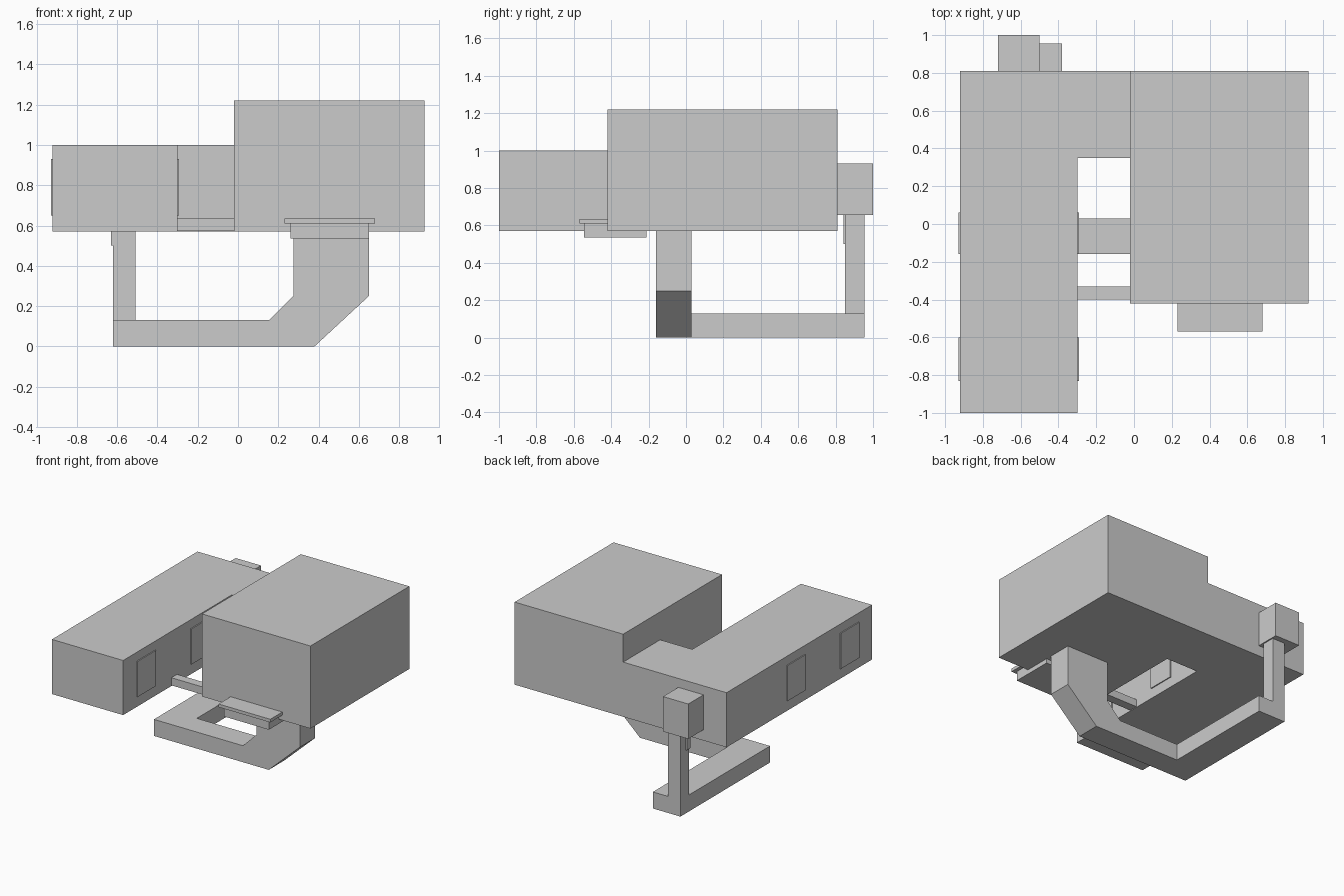
import bpy
import bmesh

if "Cube" in bpy.data.objects:
    bpy.data.objects.remove(bpy.data.objects["Cube"])

grey = bpy.data.materials.new("plain grey")
grey.diffuse_color = (0.6, 0.6, 0.6, 1)
grey.use_nodes = True
grey.node_tree.nodes["Principled BSDF"].inputs["Base Color"].default_value = grey.diffuse_color


def prism(name, profile, y0, y1):
    """Extrude an (x, z) outline from y0 to y1."""
    bm = bmesh.new()
    face = bm.faces.new([bm.verts.new((x, y0, z)) for x, z in profile])
    out = bmesh.ops.extrude_face_region(bm, geom=[face])
    moved = [v for v in out["geom"] if isinstance(v, bmesh.types.BMVert)]
    bmesh.ops.translate(bm, verts=moved, vec=(0, y1 - y0, 0))
    bmesh.ops.recalc_face_normals(bm, faces=bm.faces)
    mesh = bpy.data.meshes.new(name)
    bm.to_mesh(mesh)
    bm.free()
    mesh.materials.append(grey)
    obj = bpy.data.objects.new(name, mesh)
    bpy.context.collection.objects.link(obj)
    return obj


def box(name, x, y, z):
    """Box given as (min, max) ranges per axis."""
    return prism(name, [(x[0], z[0]), (x[1], z[0]), (x[1], z[1]), (x[0], z[1])], *y)


# Main body: tall hall, plus an L-shaped wing with its link
box("main_hall", (-0.02, 0.925), (-0.42, 0.81), (0.57, 1.22))
wing = [(-0.92, 0.57), (-0.30, 0.57), (-0.30, 1.0), (-0.92, 1.0)]
prism("side_wing", wing, -1.0, 0.81)
box("wing_link", (-0.30, -0.02), (0.35, 0.81), (0.57, 1.0))

# Thin window plates on both long walls of the wing
for row, (y0, y1) in enumerate([(-0.83, -0.60), (-0.16, 0.06)], 1):
    box(f"outer_window_{row}", (-0.928, -0.92), (y0, y1), (0.65, 0.93))
    box(f"inner_window_{row}", (-0.30, -0.292), (y0, y1), (0.65, 0.93))

# Narrow beam between wing and hall
box("cross_beam", (-0.30, -0.02), (-0.40, -0.33), (0.575, 0.635))

# Front ledge and the block below it
box("front_ledge", (0.23, 0.68), (-0.57, -0.42), (0.61, 0.635))
box("ledge_support", (0.26, 0.65), (-0.545, -0.21), (0.535, 0.61))

# Bent leg under the hall, running into the floor beam
prism("bent_leg", [(-0.62, 0), (0.38, 0), (0.65, 0.25), (0.65, 0.57),
                   (0.275, 0.57), (0.275, 0.25), (0.155, 0.13), (-0.62, 0.13)],
      -0.16, 0.03)
box("floor_beam", (-0.62, -0.38), (0.03, 0.955), (0, 0.13))

# Rear post with collar and box on top
box("rear_post", (-0.62, -0.51), (0.85, 0.955), (0.13, 0.66))
box("post_collar", (-0.63, -0.58), (0.843, 0.89), (0.50, 0.66))
box("rear_box", (-0.72, -0.50), (0.81, 1.0), (0.655, 0.93))
